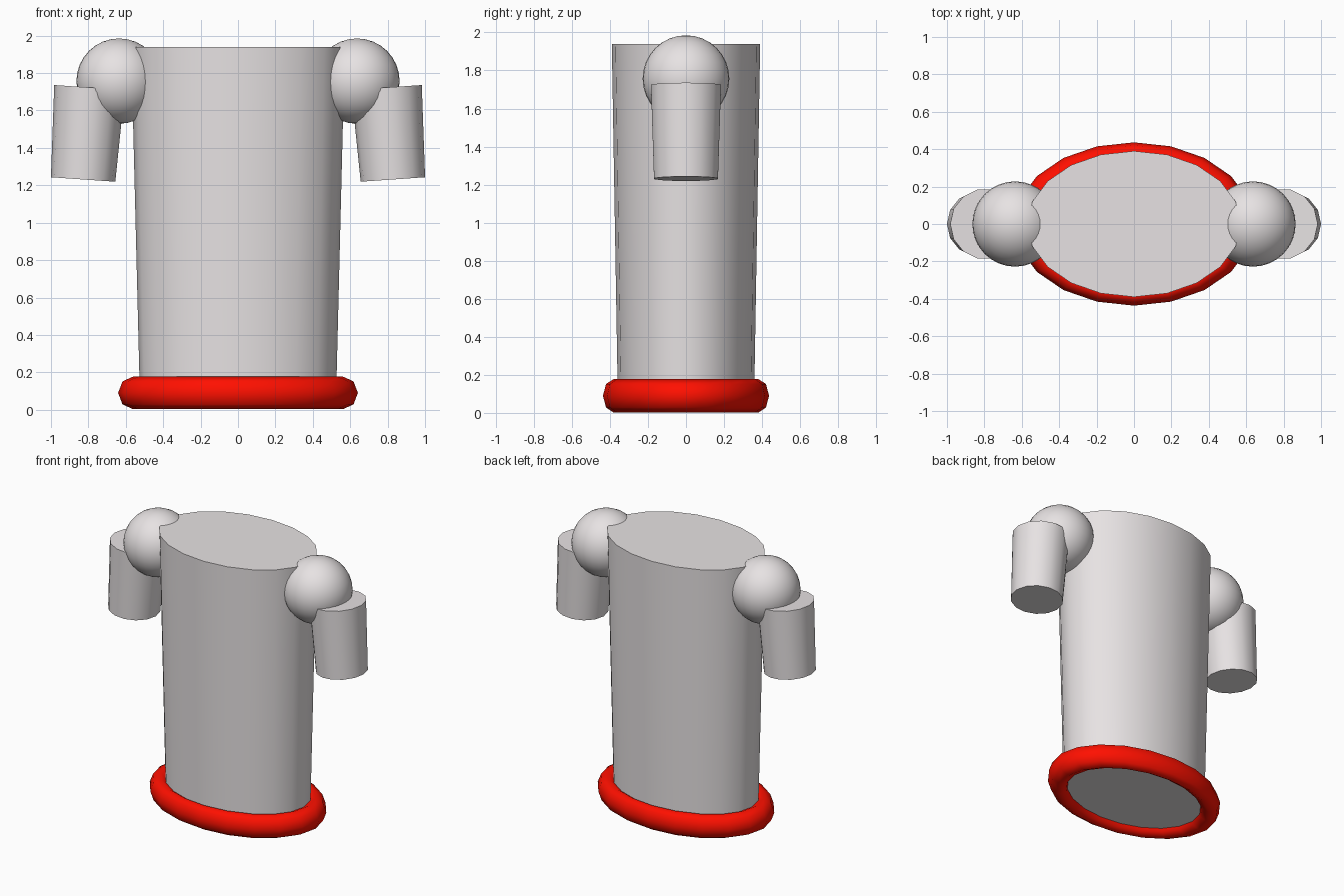
import bpy, math

if "Cube" in bpy.data.objects:
    bpy.data.objects.remove(bpy.data.objects["Cube"])


def material(name, colour):
    mat = bpy.data.materials.new(name)
    mat.diffuse_color = colour
    mat.use_nodes = True
    mat.node_tree.nodes["Principled BSDF"].inputs["Base Color"].default_value = mat.diffuse_color
    return mat


white = material("warm_white", (0.8, 0.765, 0.77, 1))
red = material("red", (1.0, 0.005, 0.0, 1))


def finish(obj, mat, angle=40):
    bpy.ops.object.select_all(action='DESELECT')
    obj.select_set(True)
    bpy.context.view_layer.objects.active = obj
    bpy.ops.object.transform_apply(location=False, rotation=True, scale=True)
    bpy.ops.object.shade_smooth_by_angle(angle=math.radians(angle))
    obj.data.materials.append(mat)


def tapered(name, sides, r_bottom, r_top, height, centre, tilt=0, y_scale=1, turn=0):
    bpy.ops.mesh.primitive_cone_add(vertices=sides, radius1=r_bottom, radius2=r_top, depth=height)
    obj = bpy.context.object
    obj.name = name
    # turn the facets about the axis first, then lean the part sideways
    obj.rotation_euler = (0, 0, turn)
    bpy.ops.object.transform_apply(location=False, rotation=True, scale=False)
    obj.scale = (1, y_scale, 1)
    obj.rotation_euler = (0, tilt, 0)
    obj.location = centre
    finish(obj, white)


# Oval torso, slightly wider at the top
z0, z1 = 0.05, 1.94
tapered("torso", 20, 0.524, 0.571, z1 - z0, (0, 0, (z0 + z1) / 2), y_scale=0.683)

# Red waist ring
bpy.ops.mesh.primitive_torus_add(major_segments=20, minor_segments=8,
                                 major_radius=0.561, minor_radius=0.08,
                                 location=(0, 0, 0.09))
ring = bpy.context.object
ring.name = "waist_ring"
ring.scale = (1, 0.681, 0.087 / 0.08)
finish(ring, red, 80)

# Shoulders and upper arms on both sides
for side, s in (("left", -1), ("right", 1)):
    bpy.ops.mesh.primitive_uv_sphere_add(segments=32, ring_count=16, radius=0.228,
                                         location=(s * 0.636, 0, 1.757))
    ball = bpy.context.object
    ball.name = side + "_shoulder"
    finish(ball, white)
    tapered(side + "_upper_arm", 14, 0.1725, 0.189, 0.493,
            (s * 0.811, 0, 1.477), tilt=-s * 0.069, turn=math.pi / 2)
